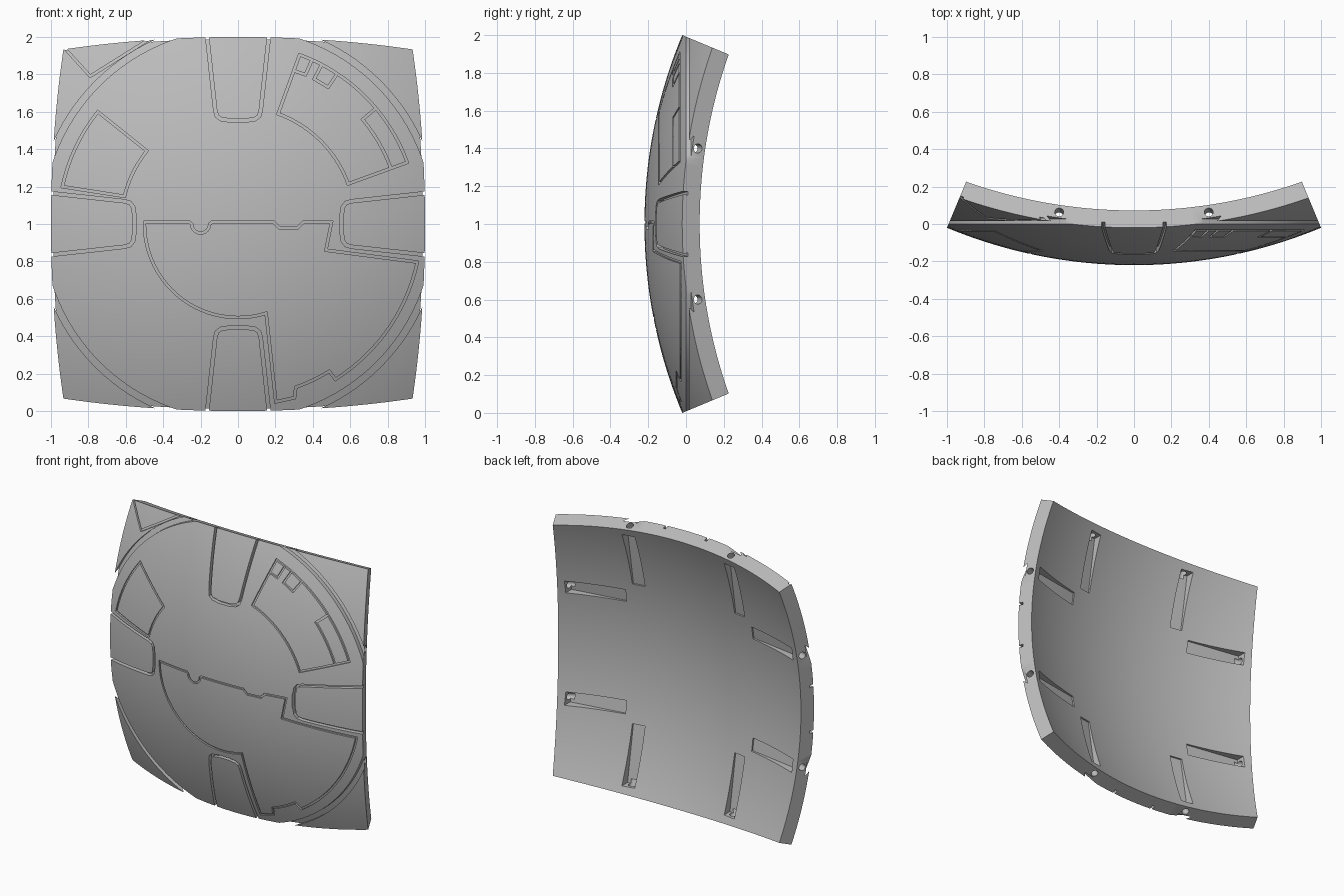
import bpy, bmesh, math
from mathutils import Vector, Matrix

if "Cube" in bpy.data.objects:
    bpy.data.objects.remove(bpy.data.objects["Cube"])

R_OUT, R_IN, YC, SLOPE, GRID = 2.6, 2.5, 2.38, 1 / 2.4, 44


def on_sphere(x, h, r):
    """Point of the front cap of a sphere; h is the height above its middle."""
    return Vector((x, YC - math.sqrt(r * r - x * x - h * h), 1 + h))


def make_object(name, bm):
    bmesh.ops.recalc_face_normals(bm, faces=bm.faces)
    mesh = bpy.data.meshes.new(name)
    bm.to_mesh(mesh)
    bm.free()
    ob = bpy.data.objects.new(name, mesh)
    bpy.context.scene.collection.objects.link(ob)
    return ob


def arc(r, start, end, cx=0.0, cy=0.0):
    n = max(3, int(abs(end - start) / 3))
    angles = [math.radians(start + (end - start) * i / n) for i in range(n + 1)]
    return [(cx + r * math.cos(a), cy + r * math.sin(a)) for a in angles]


def polar(r, angle):
    return (r * math.cos(math.radians(angle)), r * math.sin(math.radians(angle)))


def densify(points, closed):
    points = [Vector(p) for p in points]
    out = []
    for a, b in zip(points, points[1:] + points[:1] if closed else points[1:]):
        n = max(1, math.ceil((b - a).length / 0.07))
        out += [a.lerp(b, i / n) for i in range(n)]
    return out if closed else out + [points[-1]]


def groove(bm, points, closed=True, width=0.013, depth=0.012):
    """Add a ribbon that follows the sphere along a path."""
    pts = densify(points, closed)
    n = len(pts)
    rings = []
    for i, p in enumerate(pts):
        before = p - pts[i - 1] if closed or i else pts[1] - p
        after = pts[(i + 1) % n] - p if closed or i < n - 1 else before
        d0, d1 = before.normalized(), after.normalized()
        t = (d0 + d1).normalized()
        side = Vector((-t.y, t.x)) * width / 2 / max(0.5, t.dot(d1))
        rings.append([bm.verts.new(on_sphere(*(p + side * s), r)) for s, r in
                      ((-1, R_OUT + 0.02), (1, R_OUT + 0.02), (1, R_OUT - depth), (-1, R_OUT - depth))])
    for i in range(n if closed else n - 1):
        a, b = rings[i], rings[(i + 1) % n]
        for j in range(4):
            k = (j + 1) % 4
            bm.faces.new((a[j], a[k], b[k], b[j]))
    if not closed:
        bm.faces.new(rings[0])
        bm.faces.new(rings[-1])


def turned(points, quarter):
    c, s = ((1, 0), (0, 1), (-1, 0), (0, -1))[quarter]
    return [(x * c - y * s, x * s + y * c) for x, y in points]


# Curved square shell with radial edges
bm = bmesh.new()
layers = []
for radius in (R_OUT, R_IN):
    layer = []
    for i in range(GRID + 1):
        row = []
        for j in range(GRID + 1):
            s, t = 2 * i / GRID - 1, 2 * j / GRID - 1
            d = Vector((s * SLOPE, -1, t * SLOPE)).normalized()
            row.append(bm.verts.new(d * radius + Vector((0, YC, 1))))
        layer.append(row)
    for i in range(GRID):
        for j in range(GRID):
            bm.faces.new((layer[i][j], layer[i + 1][j], layer[i + 1][j + 1], layer[i][j + 1]))
    layers.append(layer)
outer, inner = layers
rims = [[(i, 0) for i in range(GRID + 1)], [(i, GRID) for i in range(GRID + 1)],
        [(0, i) for i in range(GRID + 1)], [(GRID, i) for i in range(GRID + 1)]]
for rim in rims:
    for (a, b), (c, d) in zip(rim, rim[1:]):
        bm.faces.new((outer[a][b], outer[c][d], inner[c][d], inner[a][b]))
shell = make_object("curved_panel", bm)

# Main grooves: ring, four edge tabs, corner notch, panel outlines
bm = bmesh.new()
groove(bm, arc(1.0625, 0, 357), width=0.035, depth=0.026)
half_tab = [(0.167, 1.02), (0.122, 0.61), (0.113, 0.577), (0.09, 0.56), (0.065, 0.558), (0.045, 0.552)]
tab = half_tab + [(-x, y) for x, y in reversed(half_tab)]
for q in range(4):
    groove(bm, turned(tab, q), False, 0.018, 0.028)
groove(bm, [(-0.945, 0.96), (-0.79, 0.79), (-0.44, 1.01)], False)
groove(bm, arc(0.96, 141.3, 168) + arc(0.625, 166.3, 141.3))
groove(bm, arc(0.963, 70, 20) + arc(0.627, 20, 70))
lower = arc(0.5, 179, 287.5)
lower += [polar(0.972, 282), polar(0.977, 288)]
lower += arc(0.926, 289.5, 301.8) + arc(0.98, 302.1, 348)
lower += [(0.47, -0.14), (0.5, 0.01), (0.35, 0.01), (0.32, -0.02), (0.22, -0.02), (0.19, 0.01), (-0.14, 0.01)]
lower += arc(0.048, 0, -180, -0.2, 0.0) + [(-0.26, 0.01)]
groove(bm, lower)
cutters = [make_object("groove_cutter", bm)]

# Small outlines inside the upper panel
bm = bmesh.new()
groove(bm, [polar(0.873, 70), polar(0.875, 65.7), polar(0.963, 65.7)], False, depth=0.011)
groove(bm, [polar(0.963, 62.3), polar(0.876, 62.3), polar(0.876, 56.6), polar(0.963, 56.6)], False, depth=0.011)
groove(bm, arc(0.87, 20, 40) + [polar(0.963, 40)], False, depth=0.011)
cutters.append(make_object("detail_cutter", bm))

# Wedge slots in the back, and screw holes through the rim into them
slots, holes = bmesh.new(), bmesh.new()
for q in range(4):
    for side in (-0.4, 0.4):
        ends = []
        for b, deep in ((0.9, 0.06), (0.5, 0.012)):
            ring = [(side - 0.045, R_IN - 0.06), (side + 0.045, R_IN - 0.06),
                    (side + 0.045, R_IN + deep), (side - 0.045, R_IN + deep)]
            ends.append([slots.verts.new(on_sphere(*turned([(a, b)], q)[0], r)) for a, r in ring])
        slots.faces.new(ends[0])
        slots.faces.new(ends[1])
        for j in range(4):
            k = (j + 1) % 4
            slots.faces.new((ends[0][j], ends[0][k], ends[1][k], ends[1][j]))
        x, h = turned([(side, 0.965)], q)[0]
        dx, dh = turned([(0, 1)], q)[0]
        axis = Vector((dx, SLOPE, dh)).normalized()
        place = Matrix.Translation(Vector((x, 0.063, 1 + h)) - axis * 0.02)
        bmesh.ops.create_cone(holes, cap_ends=True, segments=20, radius1=0.024, radius2=0.024,
                              depth=0.17, matrix=place @ axis.to_track_quat('Z', 'Y').to_matrix().to_4x4())
cutters += [make_object("slot_cutter", slots), make_object("hole_cutter", holes)]

# Cut everything, then drop the cutters
for cutter in cutters:
    cutter.hide_render = True
    mod = shell.modifiers.new(cutter.name, 'BOOLEAN')
    mod.operation, mod.solver, mod.object = 'DIFFERENCE', 'EXACT', cutter
bpy.context.view_layer.update()
cut = bpy.data.meshes.new_from_object(shell.evaluated_get(bpy.context.evaluated_depsgraph_get()))
shell.modifiers.clear()
shell.data = cut
for cutter in cutters:
    bpy.data.objects.remove(cutter)

# Plain grey finish
grey = bpy.data.materials.new("plain_grey")
grey.use_nodes = True
grey.diffuse_color = (0.5, 0.5, 0.5, 1)
grey.node_tree.nodes["Principled BSDF"].inputs["Base Color"].default_value = grey.diffuse_color
shell.data.materials.clear()
shell.data.materials.append(grey)
bpy.ops.object.select_all(action='DESELECT')
shell.select_set(True)
bpy.context.view_layer.objects.active = shell
bpy.ops.object.shade_smooth_by_angle(angle=math.radians(30))
